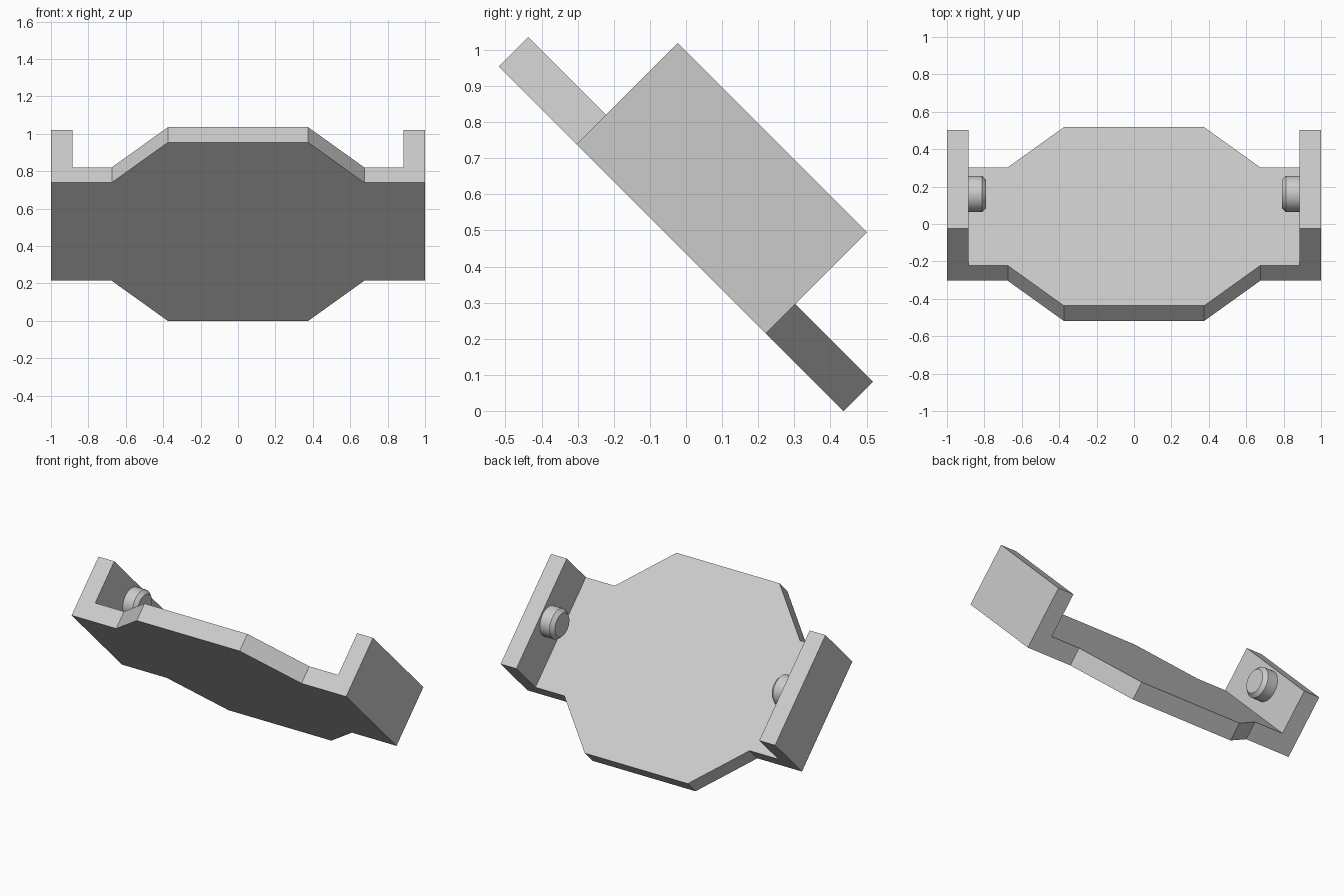
import bpy, bmesh, math
from mathutils import Matrix, Vector

cube = bpy.data.objects.get("Cube")
if cube:
    bpy.data.objects.remove(cube, do_unlink=True)

THICK, ARM_TOP, ARM_IN = 0.115, 0.396, 0.885
# The whole bracket leans at 45 degrees
TILT = Matrix.Translation((0, -0.041, 0.477)) @ Matrix.Rotation(-math.pi / 4, 4, "X")

grey = bpy.data.materials.new("light_grey")
grey.use_nodes = True
grey.diffuse_color = (0.6, 0.6, 0.6, 1)
grey.node_tree.nodes["Principled BSDF"].inputs["Base Color"].default_value = (0.6, 0.6, 0.6, 1)


def finish(name, bm):
    bmesh.ops.recalc_face_normals(bm, faces=bm.faces)
    mesh = bpy.data.meshes.new(name)
    bm.to_mesh(mesh)
    bm.free()
    mesh.materials.append(grey)
    obj = bpy.data.objects.new(name, mesh)
    obj.matrix_world = TILT
    bpy.context.collection.objects.link(obj)
    return obj


def extrude_up(bm, faces, height):
    new = bmesh.ops.extrude_face_region(bm, geom=faces)["geom"]
    verts = [g for g in new if isinstance(g, bmesh.types.BMVert)]
    bmesh.ops.translate(bm, verts=verts, vec=(0, 0, height))
    # Drop the covered faces left inside the solid
    bmesh.ops.delete(bm, geom=[f for f in faces if f.is_valid], context="FACES_ONLY")


# Plate with angled bulges, its two ends raised into arms
quarter = [(1, 0.371), (0.675, 0.371), (0.375, 0.675)]
half = quarter + [(-x, y) for x, y in reversed(quarter)]
outline = half + [(-x, -y) for x, y in half]
bm = bmesh.new()
base = bm.faces.new([bm.verts.new((x, y, 0)) for x, y in outline])
top = bmesh.ops.extrude_face_region(bm, geom=[base])["geom"]
bmesh.ops.translate(bm, verts=[g for g in top if isinstance(g, bmesh.types.BMVert)],
                    vec=(0, 0, THICK))
for side in (-1, 1):
    bmesh.ops.bisect_plane(bm, geom=bm.verts[:] + bm.edges[:] + bm.faces[:],
                           plane_co=(side * ARM_IN, 0, 0), plane_no=(1, 0, 0))
for side in (-1, 1):
    ends = [f for f in bm.faces
            if all(v.co.z > THICK - 0.001 and v.co.x * side > ARM_IN - 0.001 for v in f.verts)]
    extrude_up(bm, ends, ARM_TOP - THICK)
finish("bracket_body", bm)

# Chamfered pegs on the inner arm faces
for name, side in (("left_peg", 1), ("right_peg", -1)):
    bm = bmesh.new()
    profile = [(ARM_IN + 0.005, 0), (ARM_IN + 0.005, 0.097), (0.813, 0.097), (0.79, 0.075), (0.79, 0)]
    verts = [bm.verts.new((side * x, 0, 0.285 + r)) for x, r in profile]
    edges = [bm.edges.new(pair) for pair in zip(verts, verts[1:])]
    bmesh.ops.spin(bm, geom=verts + edges, cent=Vector((0, 0, 0.285)), axis=(1, 0, 0),
                   angle=math.tau, steps=32)
    bmesh.ops.remove_doubles(bm, verts=bm.verts, dist=0.0005)
    peg = finish(name, bm)
    bpy.ops.object.select_all(action="DESELECT")
    peg.select_set(True)
    bpy.context.view_layer.objects.active = peg
    bpy.ops.object.shade_smooth_by_angle(angle=math.radians(30))
